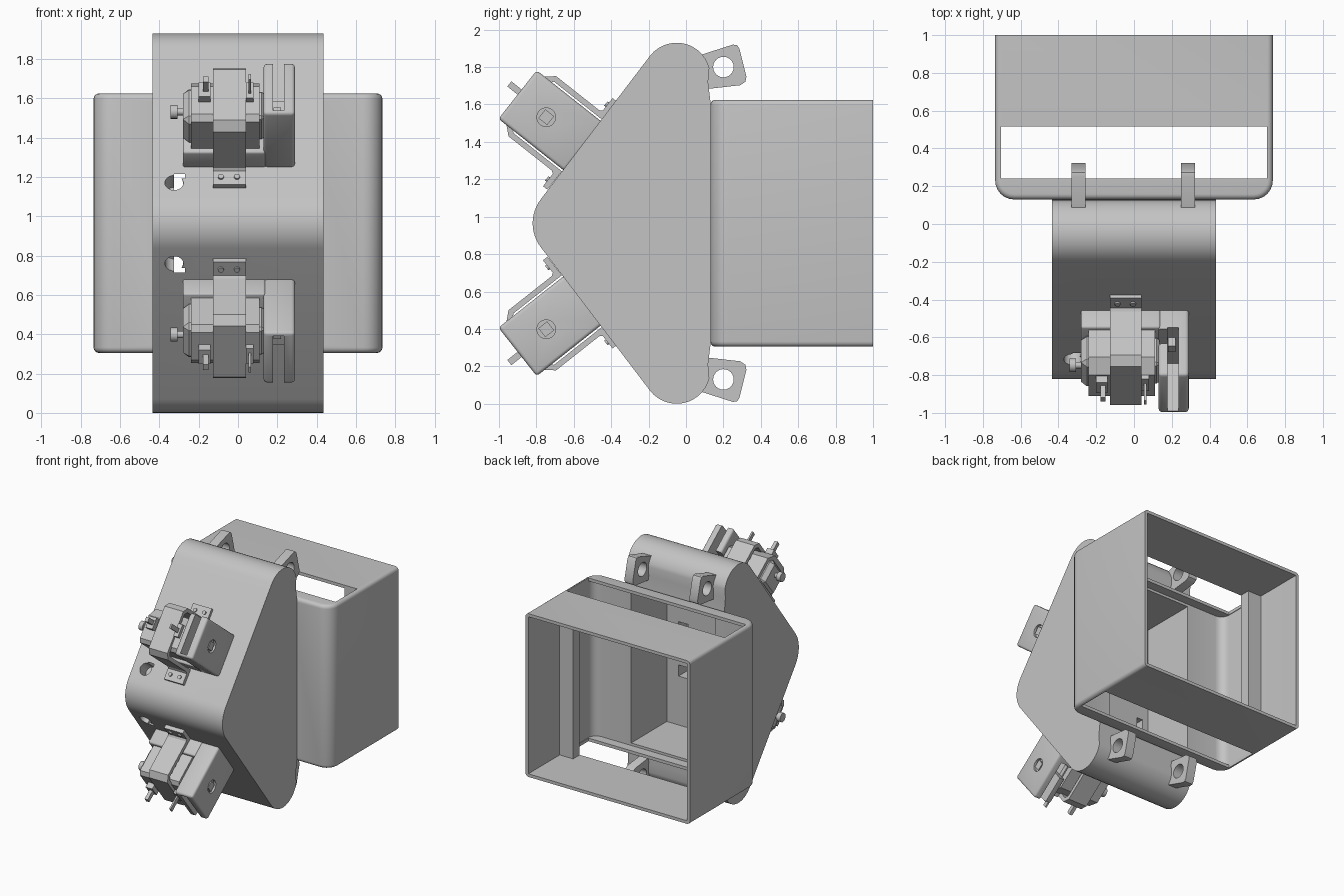
import bpy, bmesh
from math import sin, cos, radians
from mathutils import Matrix, Vector

cube = bpy.data.objects.get("Cube")
if cube:
    bpy.data.objects.remove(cube)

grey = bpy.data.materials.new("light_grey")
grey.use_nodes = True
grey.diffuse_color = (0.55, 0.55, 0.55, 1)
grey.node_tree.nodes["Principled BSDF"].inputs["Base Color"].default_value = (0.55, 0.55, 0.55, 1)

MID = 0.965  # height of the mirror plane
WORLD = Matrix.Identity(4)
# Sloped frame on the upper front face: x, up the slope, outward
SLOPE = Matrix(((1, 0, 0, 0), (0, 0.62, -0.785, -0.555), (0, 0.785, 0.62, 1.38), (0, 0, 0, 1)))
FLIP = Matrix.Translation((0, 0, 2 * MID)) @ Matrix.Diagonal((1, 1, -1, 1))


def finish(name, bm, frame):
    bmesh.ops.transform(bm, matrix=frame, verts=bm.verts)
    bmesh.ops.recalc_face_normals(bm, faces=bm.faces)
    me = bpy.data.meshes.new(name)
    bm.to_mesh(me)
    bm.free()
    me.materials.append(grey)
    ob = bpy.data.objects.new(name, me)
    bpy.context.scene.collection.objects.link(ob)
    return ob


def bevel(bm, edges, width, segments=4):
    bmesh.ops.bevel(bm, geom=edges, offset=width, segments=segments, profile=0.5, affect='EDGES')


def box_mesh(lo, hi):
    lo, hi = Vector(lo), Vector(hi)
    bm = bmesh.new()
    bmesh.ops.create_cube(bm, size=1)
    size = hi - lo
    bmesh.ops.transform(bm, verts=bm.verts,
                        matrix=Matrix.Translation((lo + hi) / 2) @ Matrix.Diagonal((*size, 1)))
    return bm


def box(name, lo, hi, frame=WORLD, round_by=0, segments=3):
    bm = box_mesh(lo, hi)
    if round_by:
        bevel(bm, bm.edges[:], round_by, segments)
    return finish(name, bm, frame)


def prism(name, profile, x0, x1, frame=WORLD):
    bm = bmesh.new()
    face = bm.faces.new([bm.verts.new((x0, a, b)) for a, b in profile])
    out = bmesh.ops.extrude_face_region(bm, geom=[face])
    verts = [v for v in out["geom"] if isinstance(v, bmesh.types.BMVert)]
    bmesh.ops.translate(bm, verts=verts, vec=(x1 - x0, 0, 0))
    return finish(name, bm, frame)


def cylinder(name, centre, radius, length, axis='Z', frame=WORLD, sides=24):
    bm = bmesh.new()
    bmesh.ops.create_cone(bm, cap_ends=True, segments=sides, radius1=radius, radius2=radius, depth=length)
    turn = Matrix.Rotation(radians(90), 4, 'Y') if axis == 'X' else WORLD
    return finish(name, bm, frame @ Matrix.Translation(centre) @ turn)


def cut(target, *cutters):
    for c in cutters:
        mod = target.modifiers.new("cut", 'BOOLEAN')
        mod.operation, mod.solver, mod.object = 'DIFFERENCE', 'EXACT', c
    bpy.context.view_layer.update()
    result = bpy.data.meshes.new_from_object(target.evaluated_get(bpy.context.evaluated_depsgraph_get()))
    target.modifiers.clear()
    target.data = result
    for c in cutters:
        bpy.data.objects.remove(c)


def mirrored(ob):
    twin = ob.copy()
    twin.data = ob.data.copy()
    twin.name = ob.name.replace("upper", "lower")
    twin.data.transform(FLIP)
    twin.data.flip_normals()
    bpy.context.scene.collection.objects.link(twin)


def arc(cy, cz, r, start, end, steps):
    angles = [radians(start + (end - start) * i / steps) for i in range(steps + 1)]
    return [(cy + r * cos(a), cz + r * sin(a)) for a in angles]


# Wedge body: half profile reflected about the middle height
half = [(0.13, 1.62), (0.118, 1.72)] + arc(-0.05, 1.75, 0.18, 14, 142, 14) + arc(-0.61, MID, 0.21, 142, 180, 6)
profile = half + [(y, 2 * MID - z) for y, z in reversed(half[:-1])]
body = prism("wedge_body", profile, -0.435, 0.435)
cutters = [box("pocket", (-0.375, -0.29, 0.35), (0.375, 0.3, 1.58))]
for s in (-1, 1):
    z = MID + s * 0.205
    frame = SLOPE if s > 0 else FLIP @ SLOPE
    cutters += [cylinder("port", (-0.325, -0.265, 0), 0.047, 0.2, frame=frame),
                box("port_window", (-0.325, -0.7, z - 0.045), (-0.27, -0.2, z + 0.045)),
                box("square_recess", (0.18, -0.4, MID + s * 0.175 - 0.045), (0.27, -0.2, MID + s * 0.175 + 0.045))]
cut(body, *cutters)

# Rear shroud: open box with rounded front and a slot above and below
bm = box_mesh((-0.735, 0.13, 0.305), (0.735, 1, 1.625))
bevel(bm, [e for e in bm.edges if all(v.co.y < 0.5 for v in e.verts)
           and abs(e.verts[0].co.x - e.verts[1].co.x) < 0.01], 0.1, 6)
rim = [e for e in bm.edges if abs(e.verts[0].co.z - e.verts[1].co.z) < 0.01
       and not all(v.co.y > 0.9 for v in e.verts)]
bevel(bm, rim, 0.028, 4)
shroud = finish("rear_shroud", bm, WORLD)
bm = box_mesh((-0.71, 0.165, 0.33), (0.71, 1.2, 1.6))
bevel(bm, [e for e in bm.edges if all(v.co.y < 0.5 for v in e.verts)
           and abs(e.verts[0].co.x - e.verts[1].co.x) < 0.01], 0.07, 5)
cut(shroud, finish("hollow", bm, WORLD),
    box("slot", (-0.705, 0.24, 0.1), (0.705, 0.515, 1.8)),
    box("front_opening", (-0.375, 0, 0.35), (0.375, 0.2, 1.58)))
for side, s in (("left", 1), ("right", -1)):
    xs = sorted((s * 0.59, s * 0.715))
    box(side + "_shroud_rib", (xs[0], 0.515, 0.32), (xs[1], 0.6, 1.61))

upper = []
# Mounting lugs
lug_profile = [(0, 1.84), (0.25, 1.92), (0.272, 1.918), (0.285, 1.9), (0.323, 1.75),
               (0.318, 1.722), (0.29, 1.703), (0, 1.67)]
for side, x in (("left", 0.287), ("right", -0.293)):
    lug = prism("upper_" + side + "_lug", lug_profile, x - 0.037, x + 0.037)
    cut(lug, cylinder("bore", (x, 0.2, 1.8), 0.055, 0.3, 'X'))
    upper.append(lug)

# Side housing with an open slot and a round recess
housing = box("upper_housing", (0.13, -0.165, -0.01), (0.29, 0.165, 0.44), SLOPE, 0.018)
cut(housing,
    box("channel", (0.178, -0.145, 0.12), (0.235, 0.3, 0.6), SLOPE),
    box("notch", (0.05, 0.02, 0.13), (0.234, 0.3, 0.23), SLOPE),
    cylinder("recess", (0.29, 0, 0.245), 0.05, 0.04, 'X', SLOPE))
upper += [housing,
          box("upper_housing_plug", (0.26, -0.03, 0.215), (0.285, 0.03, 0.275), SLOPE),
          box("upper_housing_tab", (0.18, 0.03, 0.1), (0.22, 0.08, 0.18), SLOPE)]

# Base plate and chamfered motor block
upper.append(box("upper_base_plate", (-0.28, -0.165, -0.01), (0.14, 0.165, 0.12), SLOPE, 0.012))
block = [(-0.14, 0.11), (-0.14, 0.34), (-0.11, 0.365), (0.07, 0.365), (0.14, 0.3), (0.14, 0.11)]
upper.append(prism("upper_motor_block", block, -0.24, 0.11, SLOPE))
upper.append(box("upper_motor_end", (-0.28, -0.115, 0.11), (-0.2, 0.11, 0.32), SLOPE, 0.03, 1))
upper.append(box("upper_motor_cap", (0.08, -0.09, 0.12), (0.135, 0.09, 0.31), SLOPE, 0.015, 1))

# Strap bracket bent over the block
strap = [(-0.3, 0), (-0.3, 0.03), (-0.215, 0.03), (-0.205, 0.045), (-0.205, 0.34), (-0.165, 0.385)]
inner = [(-0.15, 0.355), (-0.175, 0.33), (-0.175, 0)]
outline = strap + [(-t, n) for t, n in reversed(strap)] + [(-t, n) for t, n in reversed(inner)] + inner
upper.append(prism("upper_strap", outline, -0.127, 0.04, SLOPE))
for i, x in enumerate((-0.087, -0.005)):
    for j, t in enumerate((-0.255, 0.255)):
        upper.append(cylinder(f"upper_strap_screw_{i}{j}", (x, t, 0.032), 0.015, 0.016, frame=SLOPE, sides=12))

# Side knob, levers and small fittings
upper += [cylinder("upper_knob_shaft", (-0.29, 0, 0.245), 0.018, 0.06, 'X', SLOPE, 12),
          cylinder("upper_knob", (-0.325, 0, 0.245), 0.036, 0.035, 'X', SLOPE, 16),
          box("upper_long_lever", (0.053, 0, 0.35), (0.066, 0.035, 0.51), SLOPE),
          box("upper_long_lever_base", (0.04, -0.03, 0.35), (0.08, 0.07, 0.395), SLOPE),
          box("upper_short_lever", (-0.178, 0, 0.35), (-0.15, 0.035, 0.49), SLOPE),
          box("upper_short_lever_base", (-0.2, -0.03, 0.35), (-0.14, 0.06, 0.41), SLOPE)]

for part in upper:
    mirrored(part)

# Smooth curved surfaces while keeping edges sharp
bpy.ops.object.select_all(action='DESELECT')
for ob in bpy.context.scene.objects:
    if ob.type == 'MESH' and grey.name in ob.data.materials:
        ob.select_set(True)
        bpy.context.view_layer.objects.active = ob
bpy.ops.object.shade_smooth_by_angle(angle=radians(32))
